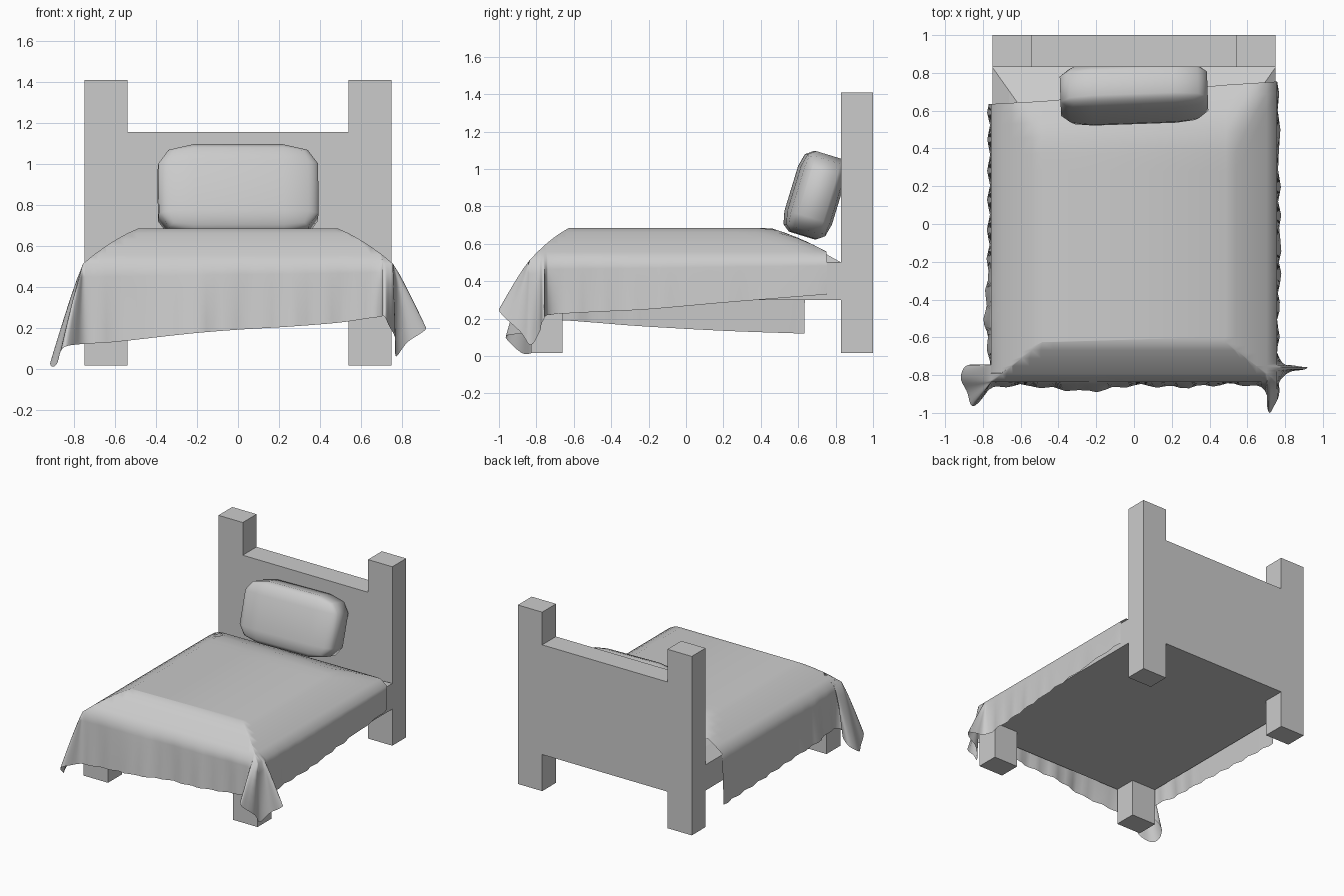
import bpy
import bmesh
from math import sin, radians
from mathutils import Vector, Matrix

default = bpy.data.objects.get("Cube")
if default:
    bpy.data.objects.remove(default)

HALF_W, FRONT, BACK, REAR = 0.75, -0.83, 0.83, 1.0
FLOOR, UNDER, RIM, TOP = 0.015, 0.30, 0.50, 0.672
POST = 0.21
INSET_X, INSET_FRONT, INSET_BACK = 0.27, 0.21, 0.38


def finish(name, bm, smooth=False):
    bmesh.ops.recalc_face_normals(bm, faces=bm.faces)
    mesh = bpy.data.meshes.new(name)
    bm.to_mesh(mesh)
    bm.free()
    mesh.polygons.foreach_set("use_smooth", [smooth] * len(mesh.polygons))
    obj = bpy.data.objects.new(name, mesh)
    bpy.context.collection.objects.link(obj)
    return obj


def add_box(name, lo, hi):
    bm = bmesh.new()
    lo, hi = Vector(lo), Vector(hi)
    size = Matrix.Diagonal((hi - lo).to_4d())
    bmesh.ops.create_cube(bm, size=1, matrix=Matrix.Translation((lo + hi) / 2) @ size)
    return finish(name, bm)


def swell(t):
    """Rounded rise of the mattress, from rim (0) to flat top (1)."""
    t = max(0, min(1, t))
    return RIM + (TOP - RIM) * t * (1.35 - 0.35 * t)


# Headboard: mirrored outline of posts and panel, extruded
inner = HALF_W - POST
half = [(inner, UNDER), (inner, FLOOR), (HALF_W, FLOOR),
        (HALF_W, 1.41), (inner, 1.41), (inner, 1.155)]
outline = half + [(-x, z) for x, z in reversed(half)]
bm = bmesh.new()
face = bm.faces.new([bm.verts.new((x, BACK, z)) for x, z in outline])
ext = bmesh.ops.extrude_face_region(bm, geom=[face])
moved = [v for v in ext["geom"] if isinstance(v, bmesh.types.BMVert)]
bmesh.ops.translate(bm, verts=moved, vec=(0, REAR - BACK, 0))
finish("headboard", bm)

# Front legs
for side, label in ((1, "left"), (-1, "right")):
    xs = sorted((side * inner, side * HALF_W))
    add_box("front_leg_" + label, (xs[0], FRONT, FLOOR), (xs[1], FRONT + 0.17, UNDER))

# Mattress and base: stacked rectangular rings
bm = bmesh.new()
rings = []
for k, z in [(0, UNDER)] + [(k, swell(k)) for k in (0, 0.33, 0.66, 1)]:
    w, f, b = HALF_W - INSET_X * k, FRONT + INSET_FRONT * k, BACK - INSET_BACK * k
    rings.append([bm.verts.new((x, y, z)) for x, y in ((-w, f), (w, f), (w, b), (-w, b))])
bm.faces.new(rings[0])
bm.faces.new(rings[-1])
for a, b in zip(rings, rings[1:]):
    for i in range(4):
        j = (i + 1) % 4
        bm.faces.new((a[i], a[j], b[j], b[i]))
finish("mattress", bm)

# Blanket hem: right side, right corner fold, front, left corner fold, left side
hem_points = [
    (-.77, .63, .12), (-.77, .2, .135), (-.775, -.25, .16), (-.79, -.5, .18),
    (-.77, -.68, .19), (-.78, -.79, .17), (-.84, -.745, .12), (-.905, -.77, .06),
    (-.9, -.87, .01), (-.85, -.96, .1), (-.77, -.88, .12), (-.6, -.855, .13),
    (-.25, -.885, .17), (0, -.855, .19), (.25, -.865, .205), (.5, -.85, .225),
    (.67, -.87, .25), (.725, -.995, .25), (.765, -.88, .13), (.78, -.83, .06),
    (.83, -.79, .13), (.91, -.75, .2), (.78, -.735, .22), (.765, -.5, .235),
    (.775, -.2, .25), (.77, .2, .285), (.765, .76, .33)]


def smooth_path(points, steps):
    pts = [Vector(p) for p in points]
    pts = [pts[0]] + pts + [pts[-1]]
    path = []
    for a, b, c, d in zip(pts, pts[1:], pts[2:], pts[3:]):
        for i in range(steps):
            t = i / steps
            path.append(b + (c - a) * t / 2 + (a * 2 - b * 5 + c * 4 - d) * t * t / 2
                        + (b * 3 - a - c * 3 + d) * t ** 3 / 2)
    return path + [pts[-1]]


def over_mattress(p, k):
    """Point of the blanket above hem point p, at inset k of the mattress edge."""
    w, f = HALF_W + 0.006 - INSET_X * k, FRONT - 0.006 + INSET_FRONT * k
    x, y = max(-w, min(w, p.x)), max(f, p.y)
    y += 0.085 * (x - p.x) * max(0, p.y)
    return Vector((x, y, swell(min(k, (BACK - y) / INSET_BACK)) + 0.013))


hem = smooth_path(hem_points, 6)
for p in hem:
    p.x, p.y = p.x + 0.008 * sin(40 * p.y), p.y + 0.008 * sin(40 * p.x)

rows = [[over_mattress(p, k) for p in hem] for k in (1, 0.8, 0.6, 0.4, 0.2, 0)]
edge = rows[-1]
for i in range(1, 7):
    s = i / 6
    rows.append([Vector((*e.lerp(p, s ** 0.9).xy, e.z + (p.z - e.z) * s))
                 for e, p in zip(edge, hem)])

bm = bmesh.new()
shared = {}


def vert(p):
    key = tuple(round(c, 4) for c in p)
    if key not in shared:
        shared[key] = bm.verts.new(p)
    return shared[key]


def add_face(points):
    loop = list(dict.fromkeys(vert(p) for p in points))
    if len(loop) > 2 and not bm.faces.get(loop):
        bm.faces.new(loop)


# Blanket slopes and hanging sides
for a, b in zip(rows, rows[1:]):
    for j in range(len(hem) - 1):
        add_face((a[j], a[j + 1], b[j + 1], b[j]))

# Blanket top: strips across from side to side, the last one meeting the front
top = rows[0]
front_line = min(p.y for p in top) + 0.001
for j in range(len(top) // 2):
    if top[j + 1].y < front_line or top[-2 - j].y < front_line:
        add_face(top[j:len(top) - j])
        break
    add_face((top[j], top[j + 1], top[-2 - j], top[-1 - j]))
finish("blanket", bm, smooth=True)

# Pillow: bevelled block leaning on the headboard
bm = bmesh.new()
bmesh.ops.create_cube(bm, size=2)
bmesh.ops.bevel(bm, geom=bm.edges[:], offset=0.44, segments=2, profile=0.5, affect="EDGES")
pillow = finish("pillow", bm, smooth=True)
pillow.scale = (0.39, 0.125, 0.225)
pillow.rotation_euler = (radians(-17), 0, radians(2))
pillow.location = (0, 0.69, 0.86)
